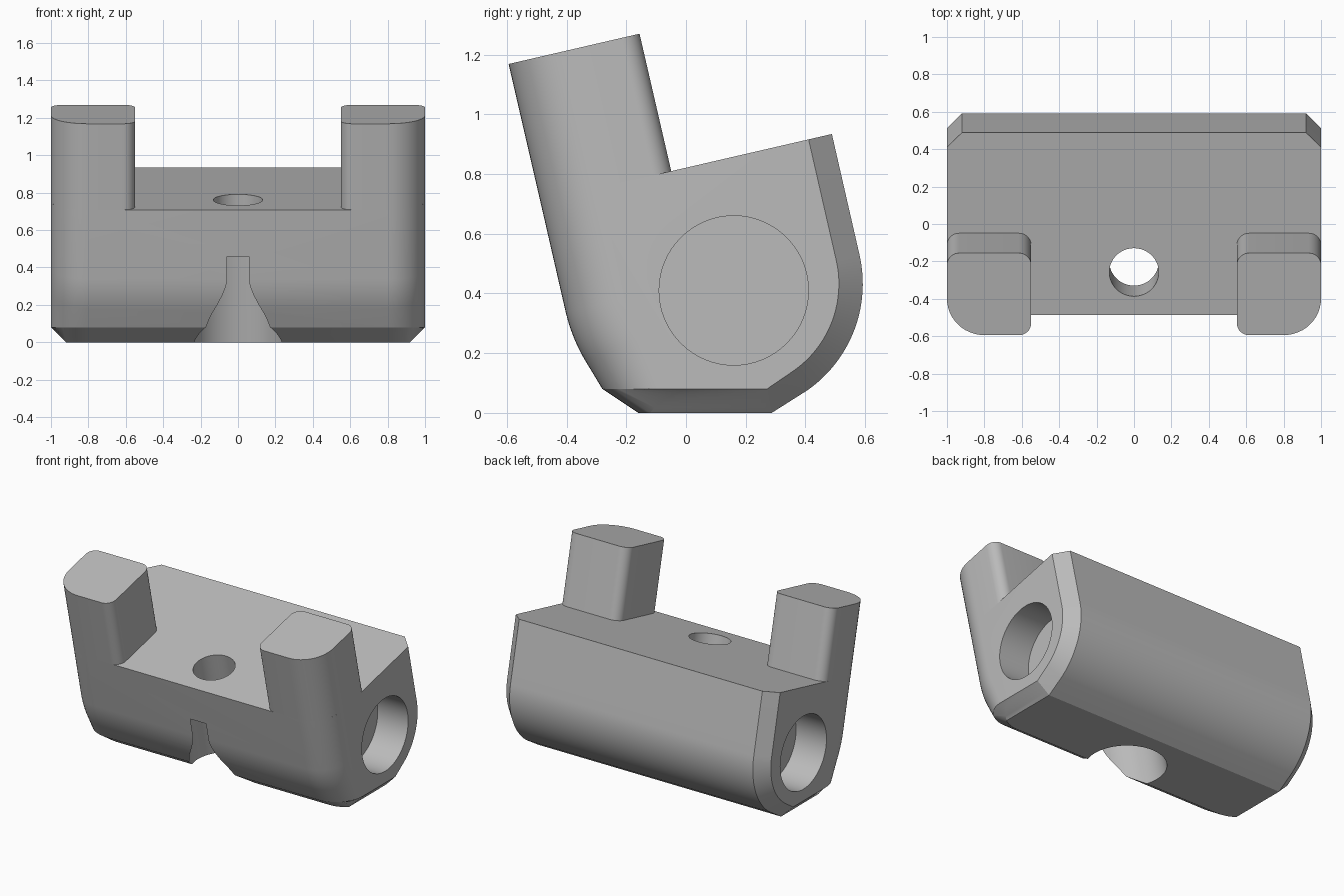
import bpy, bmesh
from math import sin, cos, asin, pi, radians
from mathutils import Vector

if "Cube" in bpy.data.objects:
    bpy.data.objects.remove(bpy.data.objects["Cube"])

TILT = radians(13)
V = Vector((cos(TILT), sin(TILT)))     # across the tilted block (y, z)
U = Vector((-sin(TILT), cos(TILT)))    # up the tilted block (y, z)
FRONT, BACK, DECK, TOP = -0.316, 0.686, 0.80, 1.272
ROUND, CHAMFER = 0.2, 0.08

grey = bpy.data.materials.new("plain grey")
grey.use_nodes = True
grey.diffuse_color = (0.5, 0.5, 0.5, 1)
grey.node_tree.nodes["Principled BSDF"].inputs["Base Color"].default_value = (0.5, 0.5, 0.5, 1)


def tilted(x, v, u):
    p = V * v + U * u
    return (x, p.x, p.y)


def loft(name, rings):
    """Skin matching closed rings and cap both ends."""
    bm = bmesh.new()
    rows = [[bm.verts.new(p) for p in ring] for ring in rings]
    n = len(rows[0])
    for a, b in zip(rows, rows[1:]):
        for i in range(n):
            j = (i + 1) % n
            bm.faces.new((a[i], a[j], b[j], b[i]))
    bm.faces.new(rows[0])
    bm.faces.new(rows[-1])
    bmesh.ops.recalc_face_normals(bm, faces=bm.faces)
    mesh = bpy.data.meshes.new(name)
    bm.to_mesh(mesh)
    bm.free()
    obj = bpy.data.objects.new(name, mesh)
    bpy.context.collection.objects.link(obj)
    mesh.materials.append(grey)
    return obj


def select(obj):
    bpy.ops.object.select_all(action='DESELECT')
    obj.select_set(True)
    bpy.context.view_layer.objects.active = obj


def cut(obj, cutter):
    select(obj)
    mod = obj.modifiers.new("cut", 'BOOLEAN')
    mod.operation, mod.solver, mod.object = 'DIFFERENCE', 'EXACT', cutter
    bpy.ops.object.modifier_apply(modifier=mod.name)
    bpy.data.objects.remove(cutter)


def smooth(obj):
    select(obj)
    bpy.ops.object.shade_smooth_by_angle(angle=radians(22))


# Side profile: each entry is a point, its front inset and its chamfer inset
zero = Vector((0, 0))
profile = [(V * FRONT + U * DECK, V, zero)]
start, bend, end = Vector((-0.403, 0.338)), Vector((-0.383, 0.254)), Vector((-0.341, 0.181))
for i in range(9):
    t = i / 8
    profile.append((start * (1 - t) ** 2 + bend * 2 * t * (1 - t) + end * t * t, V, zero))
profile.append((Vector((-0.28, 0.08)), Vector((1, 0)), zero))
profile.append((Vector((-0.16, 0)), Vector((1, 0)), Vector((0, 1))))
profile.append((Vector((0.287, 0)), zero, Vector((-0.2, 1))))
for i in range(21):
    a = radians(-55 + 68 * i / 20)
    r = Vector((cos(a), sin(a)))
    profile.append((Vector((0.157, 0.432)) + r * 0.435, zero, -r))
profile.append((V * BACK + U * DECK, zero, -V))


def station(x):
    """Profile at x, drawn in for the rounded front and chamfered rim."""
    s = max(0, (abs(x) - 1 + ROUND) / ROUND)
    d = ROUND * (1 - cos(asin(min(1, s))))
    c = max(0, abs(x) - 1 + CHAMFER)
    return [(x, *(p + f * d + b * c)) for p, f, b in profile]


# Block body
knee = asin(1 - CHAMFER / ROUND)
angles = [knee * i / 5 for i in range(5)] + [knee + (pi / 2 - knee) * i / 8 for i in range(9)]
half = [1 - ROUND + ROUND * sin(a) for a in angles]
body = loft("body", [station(x) for x in [-h for h in reversed(half)] + half])


def tilted_cylinder(name, v, r, u0, u1):
    ring = [(r * cos(2 * pi * i / 64), v + r * sin(2 * pi * i / 64)) for i in range(64)]
    return loft(name, [[tilted(x, w, u) for x, w in ring] for u in (u0, u1)])


# Bolt hole with wide counterbore from below
cut(body, tilted_cylinder("bolt_cutter", -0.08, 0.132, 0.3, 1.0))
cut(body, tilted_cylinder("counterbore_cutter", -0.075, 0.249, -0.4, 0.545))

# Blind round pocket in each end
for side in (-1, 1):
    circle = [(0.16 + 0.25 * cos(2 * pi * i / 64), 0.41 + 0.25 * sin(2 * pi * i / 64)) for i in range(64)]
    cut(body, loft("pocket_cutter", [[(side * x, y, z) for y, z in circle] for x in (0.77, 1.2)]))
smooth(body)

# Two upright posts with rounded corners
X0, X1, POST_BACK, FILLET = 0.55, 1.0, 0.134, 0.065
corners = [(X1, FRONT, -1, 1, ROUND, -90), (X1, POST_BACK, -1, -1, FILLET, 0),
           (X0, POST_BACK, 1, -1, FILLET, 90), (X0, FRONT, 1, 1, FILLET, 180)]
outline = []
for x, v, sx, sv, r, a0 in corners:
    for i in range(13):
        a = radians(a0 + 90 * i / 12)
        outline.append((x + sx * r + r * cos(a), v + sv * r + r * sin(a)))
for side, name in ((1, "left_post"), (-1, "right_post")):
    smooth(loft(name, [[tilted(side * x, v, u) for x, v in outline] for u in (DECK, TOP)]))
